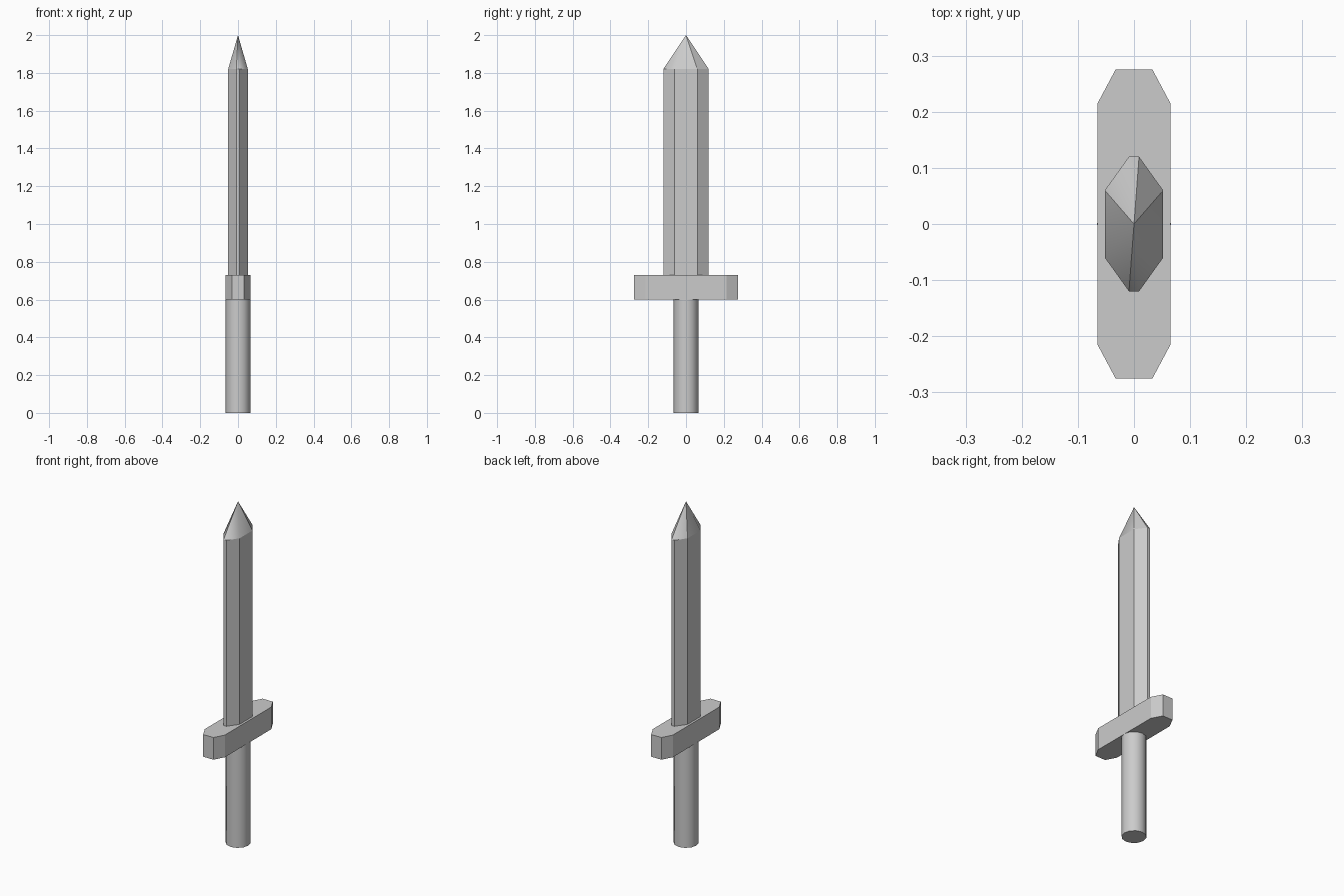
import bpy, bmesh
from math import radians, cos, sin, pi

if "Cube" in bpy.data.objects:
    bpy.data.objects.remove(bpy.data.objects["Cube"])


def prism(name, outline, z0, z1, tip=None):
    """Extrude an outline from z0 to z1, closed by a flat cap or a point at height tip."""
    bm = bmesh.new()
    low = [bm.verts.new((x, y, z0)) for x, y in outline]
    high = [bm.verts.new((x, y, z1)) for x, y in outline]
    n = len(outline)
    for i in range(n):
        j = (i + 1) % n
        bm.faces.new((low[i], low[j], high[j], high[i]))
    bm.faces.new(low[::-1])
    if tip is None:
        bm.faces.new(high)
    else:
        apex = bm.verts.new((0, 0, tip))
        for i in range(n):
            bm.faces.new((high[i], high[(i + 1) % n], apex))
    bmesh.ops.recalc_face_normals(bm, faces=bm.faces)
    mesh = bpy.data.meshes.new(name)
    bm.to_mesh(mesh)
    bm.free()
    ob = bpy.data.objects.new(name, mesh)
    bpy.context.collection.objects.link(ob)
    return ob


def chamfered(wide, narrow, side, end):
    """Eight-sided outline, counter-clockwise: long flats in x, short flats in y."""
    return [(wide, -side), (wide, side), (narrow, end), (-narrow, end),
            (-wide, side), (-wide, -side), (-narrow, -end), (narrow, -end)]


# Round grip, smooth sided
grip = prism("grip", [(0.066 * cos(i * pi / 6), 0.066 * sin(i * pi / 6))
                      for i in range(12)], 0, 0.6)
bpy.context.view_layer.objects.active = grip
grip.select_set(True)
bpy.ops.object.shade_smooth_by_angle(angle=radians(35))

# Crossguard
prism("crossguard", chamfered(0.065, 0.033, 0.215, 0.275), 0.6, 0.73)

# Blade with pointed tip
blade = prism("blade", chamfered(0.052, 0.009, 0.06, 0.12), 0.73, 1.82, tip=2.0)

# Tip facets blend in groups: only four of the ridges stay sharp
mesh = blade.data
mesh.shade_smooth()
apex = len(mesh.vertices) - 1
soft_rim = {8 + i for i in (0, 3, 5, 7)}
for e in mesh.edges:
    e.use_edge_sharp = not (apex in e.vertices and soft_rim & set(e.vertices))
